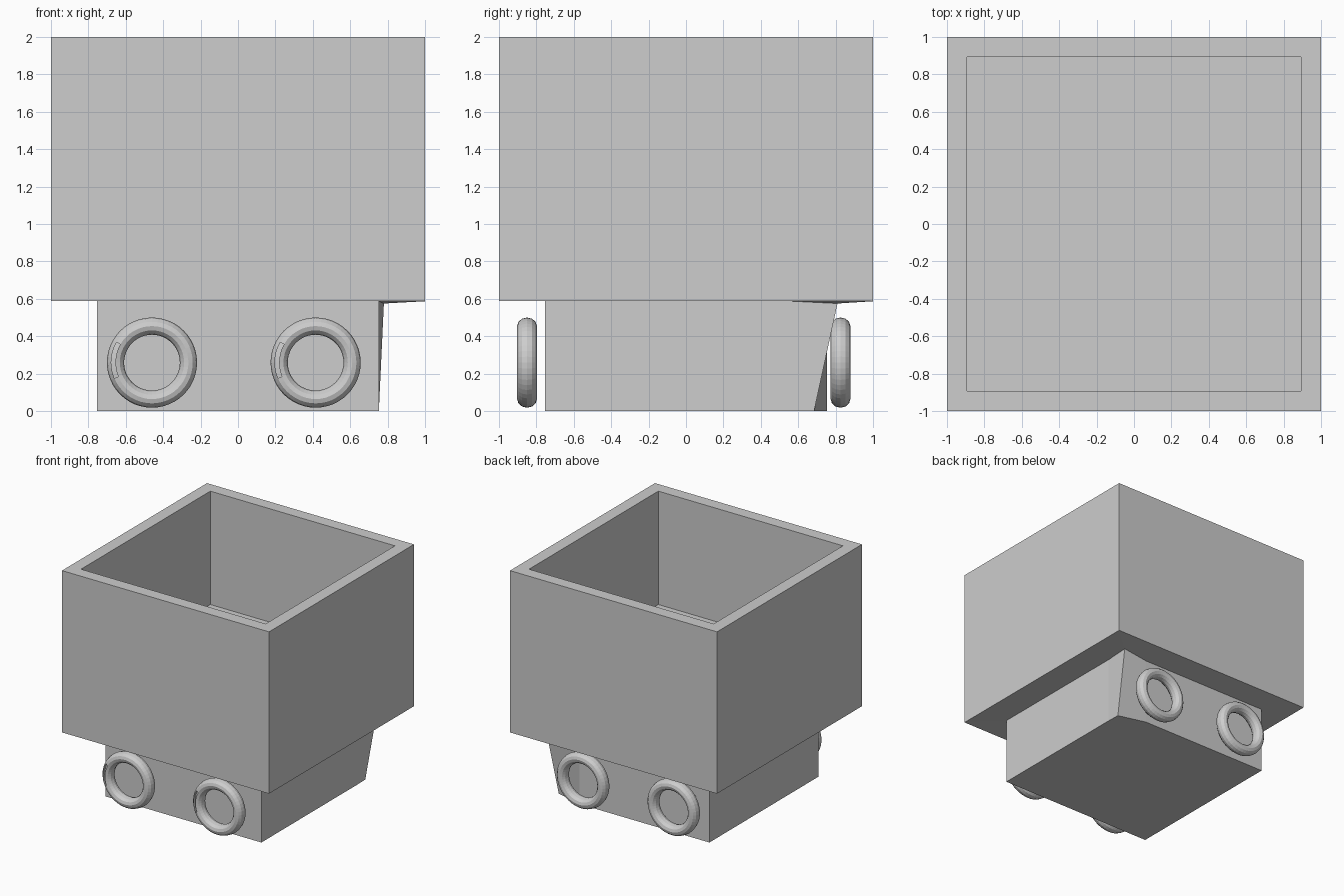
import bpy, bmesh, math
from mathutils import Vector

cube = bpy.data.objects.get("Cube")
if cube:
    bpy.data.objects.remove(cube, do_unlink=True)

grey = bpy.data.materials.new("plain_grey")
grey.use_nodes = True
colour = (0.61, 0.61, 0.61, 1)
grey.diffuse_color = colour
grey.node_tree.nodes["Principled BSDF"].inputs["Base Color"].default_value = colour


def finish(bm, name):
    bmesh.ops.recalc_face_normals(bm, faces=bm.faces)
    mesh = bpy.data.meshes.new(name)
    bm.to_mesh(mesh)
    bm.free()
    mesh.materials.append(grey)
    obj = bpy.data.objects.new(name, mesh)
    bpy.context.collection.objects.link(obj)
    return obj


def step(bm, direction, inset, depth):
    """Inset the outermost face along z, then push it by depth."""
    bm.normal_update()
    face = max(bm.faces, key=lambda f: f.calc_center_median().z * direction)
    bmesh.ops.inset_region(bm, faces=[face], thickness=inset, use_even_offset=True)
    new = bmesh.ops.extrude_face_region(bm, geom=[face])["geom"]
    bmesh.ops.delete(bm, geom=[face], context='FACES')
    verts = [v for v in new if isinstance(v, bmesh.types.BMVert)]
    bmesh.ops.translate(bm, verts=verts, vec=(0, 0, depth))


# Open box with a narrower chassis underneath
FLOOR = 0.587
bm = bmesh.new()
bmesh.ops.create_cube(bm, size=2)
for v in bm.verts:
    v.co.z = 2 if v.co.z > 0 else FLOOR
step(bm, -1, 0.247, -FLOOR)
step(bm, 1, 0.108, -0.99)

# Creases beside the bent rear left corner of the chassis
for point, normal in (((0.5, 0, 0), (1, 0, 0)), ((0, 0.57, 0), (0, 1, 0))):
    walls = [f for f in bm.faces if all(
        abs(v.co.x) < 0.8 and abs(v.co.y) < 0.8 and v.co.z < 0.7 for v in f.verts)]
    geom = set(walls)
    for f in walls:
        geom.update(f.edges)
        geom.update(f.verts)
    bmesh.ops.bisect_plane(bm, geom=list(geom), plane_co=point, plane_no=normal)

# Bend that corner: out at the top, in at the bottom
for v in bm.verts:
    if v.co.z < 0.7 and 0.7 < v.co.x < 0.8 and 0.7 < v.co.y < 0.8:
        v.co = Vector((0.78, 0.81, 0.575)) if v.co.z > 0.3 else Vector((0.75, 0.685, 0))
finish(bm, "cart_body")


# Ring wheels
def wheel(name, x, y, slot):
    major, minor, thick, around, tube = 0.195, 0.046, 0.053, 48, 12
    bm = bmesh.new()
    rings = []
    for i in range(around):
        a = math.tau * i / around
        ring = []
        for j in range(tube):
            t = math.tau * j / tube
            r = major + minor * math.cos(t)
            ring.append(bm.verts.new((r * math.cos(a), -thick * math.sin(t), r * math.sin(a))))
        rings.append(ring)
    band = []
    for i in range(around):
        p, q = rings[i], rings[(i + 1) % around]
        for j in range(tube):
            k = (j + 1) % tube
            face = bm.faces.new((p[j], p[k], q[k], q[j]))
            if slot and j == 2 and 20 <= i < 27:
                band.append(face)
    # Shallow arc slot in the outer face
    if band:
        new = bmesh.ops.extrude_face_region(bm, geom=band)["geom"]
        bmesh.ops.delete(bm, geom=band, context='FACES')
        verts = [v for v in new if isinstance(v, bmesh.types.BMVert)]
        bmesh.ops.translate(bm, verts=verts, vec=(0, 0.025, 0))
    finish(bm, name).location = (x, y, 0.259)


for side, x in (("right", -0.46), ("left", 0.415)):
    wheel("front_" + side + "_wheel", x, -0.85, True)
    wheel("rear_" + side + "_wheel", x, 0.826, False)
